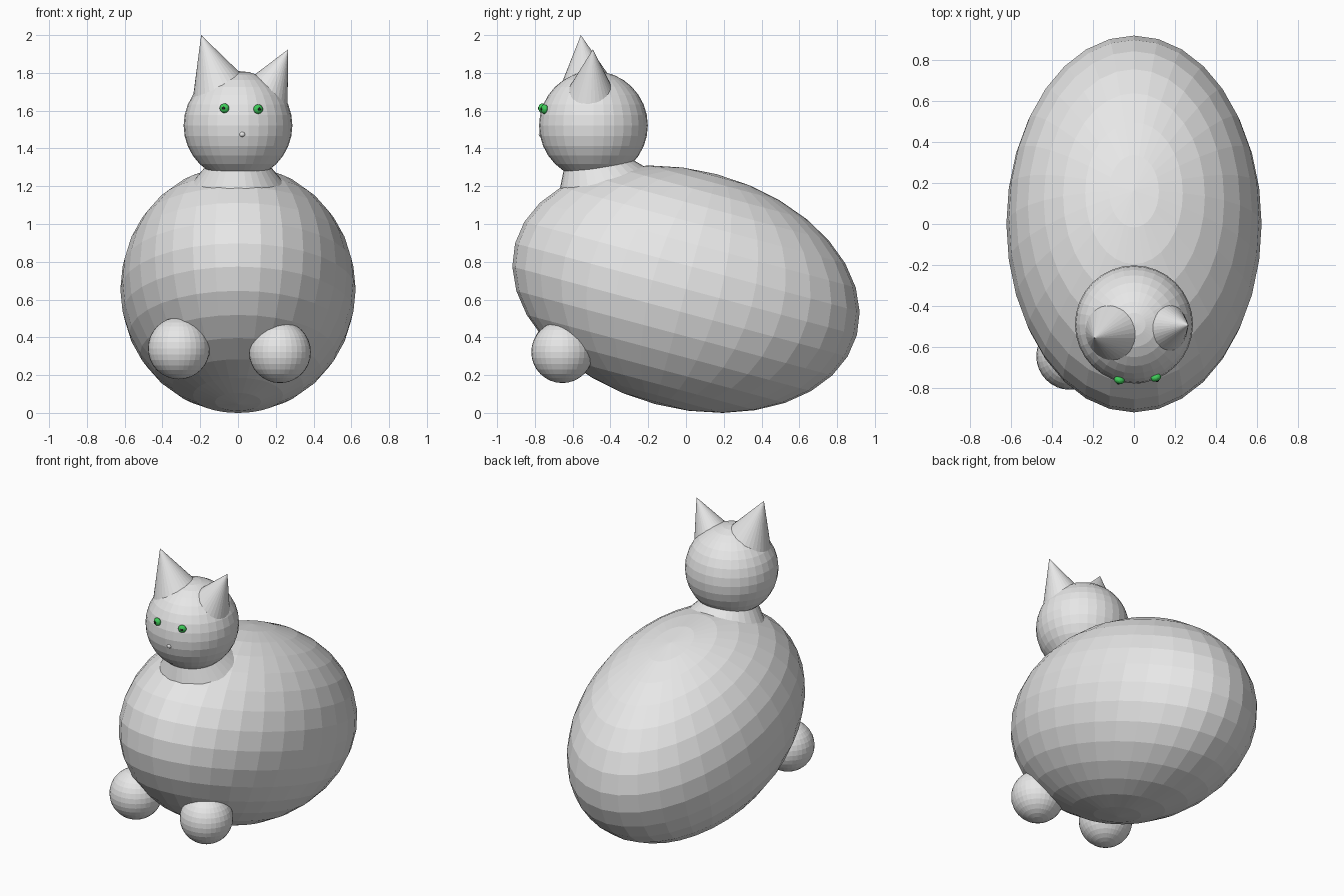
import bpy, bmesh, math
from mathutils import Vector, Matrix

if "Cube" in bpy.data.objects:
    bpy.data.objects.remove(bpy.data.objects["Cube"])


def material(name, rgb):
    m = bpy.data.materials.new(name)
    m.diffuse_color = (*rgb, 1)
    m.use_nodes = True
    m.node_tree.nodes["Principled BSDF"].inputs["Base Color"].default_value = m.diffuse_color
    return m


GREY = material("grey", (0.8, 0.8, 0.8))
GREEN = material("eye green", (0.05, 0.6, 0.1))
DARK = material("pupil dark", (0.02, 0.02, 0.02))


def finish(name, bm, mat):
    bmesh.ops.recalc_face_normals(bm, faces=bm.faces)
    me = bpy.data.meshes.new(name)
    bm.to_mesh(me)
    bm.free()
    me.materials.append(mat)
    ob = bpy.data.objects.new(name, me)
    bpy.context.collection.objects.link(ob)
    return ob


def ball(name, centre, size, mat=GREY, tilt=0.0, segs=32, rings=16, turn=0.0):
    bm = bmesh.new()
    bmesh.ops.create_uvsphere(bm, u_segments=segs, v_segments=rings, radius=1)
    mx = (Matrix.Translation(centre) @ Matrix.Rotation(turn, 4, 'Z')
          @ Matrix.Rotation(tilt, 4, 'X') @ Matrix.Diagonal((*size, 1)))
    bm.transform(mx)
    return finish(name, bm, mat)


def ear(name, tip, axis, length, radius):
    # cone whose wide end is sunk in the head
    tip, axis = Vector(tip), Vector(axis).normalized()
    bm = bmesh.new()
    bmesh.ops.create_cone(bm, cap_ends=True, segments=32, radius1=radius,
                          radius2=0, depth=length)
    rot = Vector((0, 0, -1)).rotation_difference(axis).to_matrix().to_4x4()
    bm.transform(Matrix.Translation(tip + axis * length / 2) @ rot)
    return finish(name, bm, GREY)


def neck(name, rings, segs=32):
    # each ring: front (y, z), back (y, z), half width
    bm = bmesh.new()
    loops = []
    for (fy, fz), (by, bz), w in rings:
        loop = []
        for i in range(segs):
            a = 2 * math.pi * i / segs
            t = (1 + math.sin(a)) / 2
            loop.append(bm.verts.new((w * math.cos(a), fy + (by - fy) * t,
                                      fz + (bz - fz) * t)))
        loops.append(loop)
    lo, hi = loops
    for i in range(segs):
        j = (i + 1) % segs
        bm.faces.new((lo[i], lo[j], hi[j], hi[i]))
    bm.faces.new(lo[::-1])
    bm.faces.new(hi)
    return finish(name, bm, GREY)


# Tilted egg-shaped body
ball("body", (0, 0, 0.655), (0.623, 0.937, 0.63), tilt=math.radians(-15))

# Head and flared neck
HEAD = Vector((0, -0.49, 1.522))
ball("head", HEAD, (0.288,) * 3)
neck("neck", [((-0.675, 1.15), (-0.17, 1.275), 0.245),
              ((-0.645, 1.30), (-0.29, 1.345), 0.155)])

# Ears, slightly different from each other
ear("left_ear", (-0.195, -0.557, 2.0), (0.33, 0.11, -0.945), 0.40, 0.20)
ear("right_ear", (0.266, -0.493, 1.925), (-0.45, -0.04, -0.89), 0.36, 0.176)

# Front feet
ball("left_foot", (-0.313, -0.645, 0.342), (0.164,) * 3)
ball("right_foot", (0.222, -0.655, 0.322), (0.164,) * 3)

# Eyes with small pupils
for side, c in (("left", (-0.072, -0.762, 1.613)), ("right", (0.107, -0.75, 1.608))):
    turn = math.atan2(c[0], HEAD.y - c[1])
    ball(side + "_eye", c, (0.026, 0.019, 0.025), GREEN, segs=16, rings=10, turn=turn)
    out = Vector((math.sin(turn), -math.cos(turn), 0))
    ball(side + "_pupil", Vector(c) + out * 0.018, (0.008, 0.004, 0.008), DARK,
         segs=12, rings=8, turn=turn)

# Nose
ball("nose", (0.022, -0.766, 1.475), (0.016, 0.014, 0.014), segs=16, rings=8)
